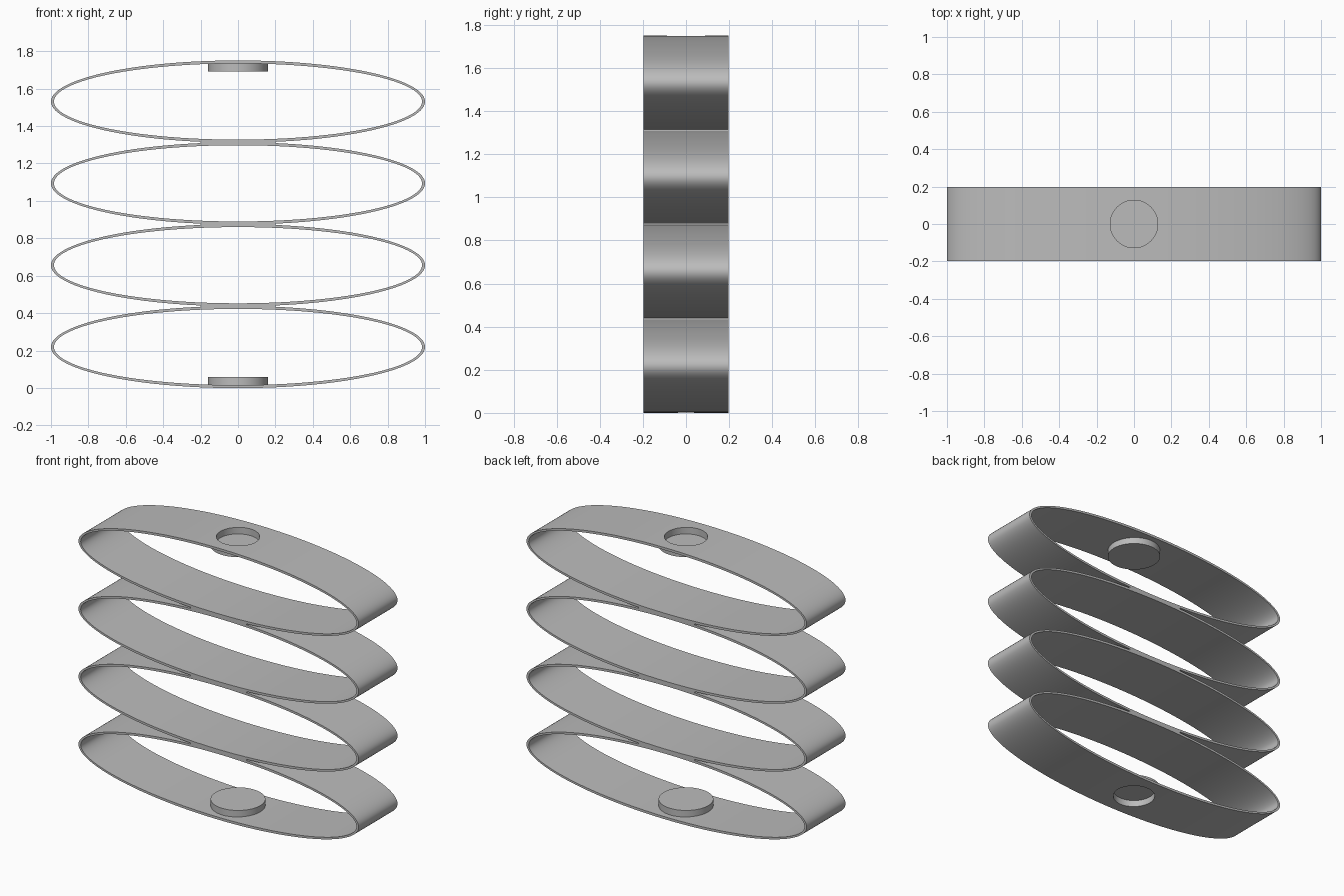
import bpy, bmesh
from math import sin, cos, pi, radians

cube = bpy.data.objects.get("Cube")
if cube:
    bpy.data.objects.remove(cube, do_unlink=True)

RINGS, HEIGHT, DEPTH = 4, 1.75, 0.396
WALL, HOLE_R, BOSS_R, BOSS_H = 0.016, 0.127, 0.16, 0.058
PITCH = HEIGHT / RINGS
SEG = 160

grey = bpy.data.materials.new("light grey")
grey.use_nodes = True
grey.diffuse_color = (0.5, 0.5, 0.5, 1)
grey.node_tree.nodes["Principled BSDF"].inputs["Base Color"].default_value = (0.5, 0.5, 0.5, 1)


def finish(name, bm):
    bmesh.ops.recalc_face_normals(bm, faces=bm.faces)
    mesh = bpy.data.meshes.new(name)
    bm.to_mesh(mesh)
    bm.free()
    mesh.materials.append(grey)
    obj = bpy.data.objects.new(name, mesh)
    bpy.context.collection.objects.link(obj)
    return obj


def smooth(obj):
    bpy.ops.object.select_all(action='DESELECT')
    obj.select_set(True)
    bpy.context.view_layer.objects.active = obj
    bpy.ops.object.shade_smooth_by_angle(angle=radians(30))


def skin(bm, loops, closed):
    """Bridge consecutive vertex loops with quads."""
    pairs = list(zip(loops, loops[1:] + loops[:1])) if closed else list(zip(loops, loops[1:]))
    for a, b in pairs:
        for i in range(len(a)):
            j = (i + 1) % len(a)
            bm.faces.new((a[i], a[j], b[j], b[i]))


def elliptical_band(name, z):
    bm = bmesh.new()
    loops = []
    for inset, y in ((0, -1), (0, 1), (WALL, 1), (WALL, -1)):
        rx, rz = 1 - inset, PITCH / 2 + 0.001 - inset
        loops.append([bm.verts.new((rx * cos(t), y * DEPTH / 2, z + rz * sin(t)))
                      for t in (2 * pi * i / SEG for i in range(SEG))])
    skin(bm, loops, True)
    return finish(name, bm)


def pocket_cup(name, z, up):
    """Round cup, open to the outside of the stack, closed towards its middle."""
    bm = bmesh.new()
    profile = ((HOLE_R, BOSS_H - WALL), (HOLE_R, 0.007), (BOSS_R, 0.007), (BOSS_R, BOSS_H))
    loops = [[bm.verts.new((r * cos(t), r * sin(t), z + up * h))
              for t in (2 * pi * i / 64 for i in range(64))] for r, h in profile]
    skin(bm, loops, False)
    bm.faces.new(loops[0])
    bm.faces.new(loops[-1])
    return finish(name, bm)


def drill(obj, z):
    """Cut the round opening through one wall of a band."""
    bm = bmesh.new()
    bmesh.ops.create_cone(bm, cap_ends=True, segments=64, radius1=HOLE_R, radius2=HOLE_R, depth=0.1)
    bmesh.ops.translate(bm, verts=bm.verts, vec=(0, 0, z))
    cutter = finish("hole_cutter", bm)
    cutter.hide_render = True
    mod = obj.modifiers.new("hole", 'BOOLEAN')
    mod.operation, mod.solver, mod.object = 'DIFFERENCE', 'EXACT', cutter
    bpy.ops.object.select_all(action='DESELECT')
    bpy.context.view_layer.objects.active = obj
    obj.select_set(True)
    bpy.ops.object.modifier_apply(modifier=mod.name)
    bpy.data.objects.remove(cutter, do_unlink=True)


# Stacked spring bands
bands = [elliptical_band(f"spring_band_{i + 1}", PITCH * (i + 0.5)) for i in range(RINGS)]
drill(bands[0], 0)
drill(bands[-1], HEIGHT)
for band in bands:
    smooth(band)

# Thin bridges fusing neighbouring bands
for i in range(1, RINGS):
    bm = bmesh.new()
    bmesh.ops.create_cube(bm, size=1)
    bmesh.ops.scale(bm, verts=bm.verts, vec=(0.4, DEPTH, 0.012))
    bmesh.ops.translate(bm, verts=bm.verts, vec=(0, 0, PITCH * i))
    finish(f"band_bridge_{i}", bm)

# Round pockets at both ends
smooth(pocket_cup("bottom_pocket", 0, 1))
smooth(pocket_cup("top_pocket", HEIGHT, -1))
